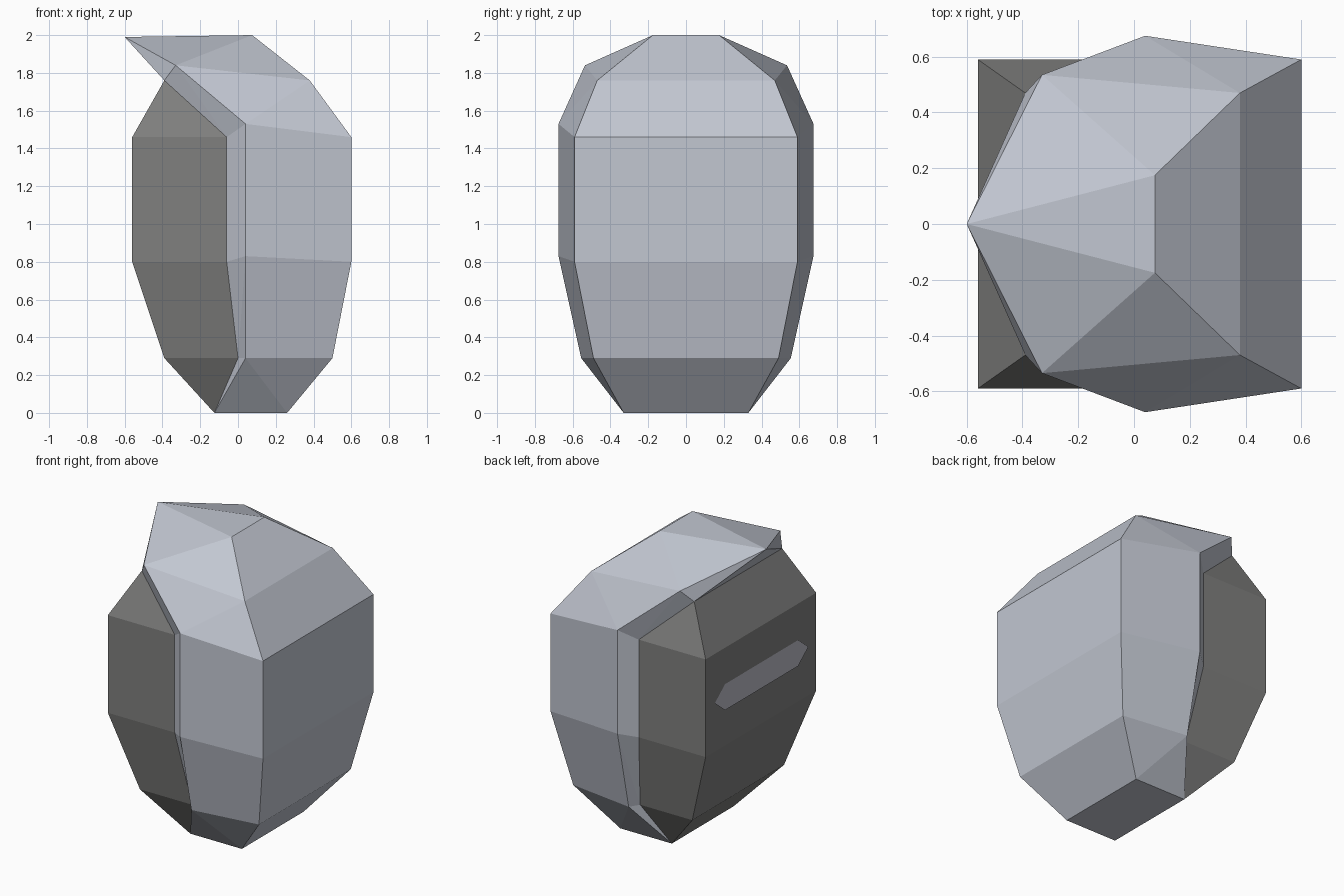
import bpy

if "Cube" in bpy.data.objects:
    bpy.data.objects.remove(bpy.data.objects["Cube"], do_unlink=True)


def material(name, rgb):
    m = bpy.data.materials.new(name)
    m.use_nodes = True
    m.diffuse_color = (*rgb, 1)
    bsdf = next(n for n in m.node_tree.nodes if n.type == 'BSDF_PRINCIPLED')
    bsdf.inputs["Base Color"].default_value = (*rgb, 1)
    bsdf.inputs["Roughness"].default_value = 0.7
    return m


def build(name, polygons, mat):
    """Make a half mesh (y >= 0) from point loops and mirror it across y."""
    points, faces = {}, []
    for loop in polygons:
        ids = [points.setdefault(p, len(points)) for p in loop]
        if len(set(ids)) == len(ids):
            faces.append(ids)
    mesh = bpy.data.meshes.new(name)
    mesh.from_pydata(list(points), [], faces)
    mesh.materials.append(mat)
    obj = bpy.data.objects.new(name, mesh)
    bpy.context.collection.objects.link(obj)
    mod = obj.modifiers.new("Mirror", 'MIRROR')
    mod.use_axis = (False, True, False)
    mod.merge_threshold = 0.001
    return obj


def loft(rows, flipped=()):
    """Triangles between neighbouring rows, listed from bottom to top."""
    tris = []
    for r, (low, high) in enumerate(zip(rows, rows[1:])):
        for i in range(len(low) - 1):
            a, b, c, d = low[i], low[i + 1], high[i + 1], high[i]
            tris += [(a, d, b), (b, d, c)] if r in flipped else [(a, c, b), (a, d, c)]
    return tris


shell_grey = material("pale blue grey", (0.54, 0.57, 0.64))
face_grey = material("dark grey", (0.215, 0.215, 0.21))
slit_grey = material("slit grey", (0.50, 0.50, 0.56))

# Rim where the face meets the shell, from chin to brow
rim = [(-0.125, 0.33, 0), (0, 0.49, 0.29), (-0.06, 0.59, 0.8),
       (-0.06, 0.59, 1.46), (-0.39, 0.47, 1.76)]
# Raised outer edge of the shell
edge = [(-0.125, 0.33, 0), (0.04, 0.555, 0.29), (0.04, 0.675, 0.83),
        (0.04, 0.675, 1.53), (-0.33, 0.535, 1.84)]
# Rear corner of the shell
rear = [(0.26, 0.33, 0), (0.5, 0.49, 0.29), (0.6, 0.59, 0.8),
        (0.6, 0.59, 1.46), (0.38, 0.47, 1.76)]
# Front corner of the face
corner = [rim[0], (-0.39, 0.49, 0.29), (-0.56, 0.59, 0.8),
          (-0.56, 0.59, 1.46), rim[-1]]


def centre(p):
    return (p[0], 0, p[2])


# Helmet shell with a pointed crest, closed underneath
tip, ridge = (-0.6, 0, 1.99), (0.075, 0.175, 2.0)
rows = [(i, e, b, centre(b)) for i, e, b in zip(rim, edge, rear)]
rows.append((tip, tip, ridge, centre(ridge)))
caps = [(rim[0], rear[0], centre(rear[0]), centre(rim[0])),
        (tip, centre(ridge), ridge),
        (tip, rim[-1], centre(rim[-1]))]
build("helmet_shell", loft(rows, flipped=(0,)) + caps, shell_grey)

# Dark face block
build("face", loft([(centre(c), c, i) for c, i in zip(corner, rim)]), face_grey)

# Pointed eye slit, a thin plate on the face
x, mid, half = -0.565, 1.13, 0.088
slit = [(x, 0, mid - half), (x, 0, mid + half), (x, 0.39, mid + half),
        (x, 0.5, mid), (x, 0.39, mid - half)]
build("eye_slit", [slit], slit_grey)
